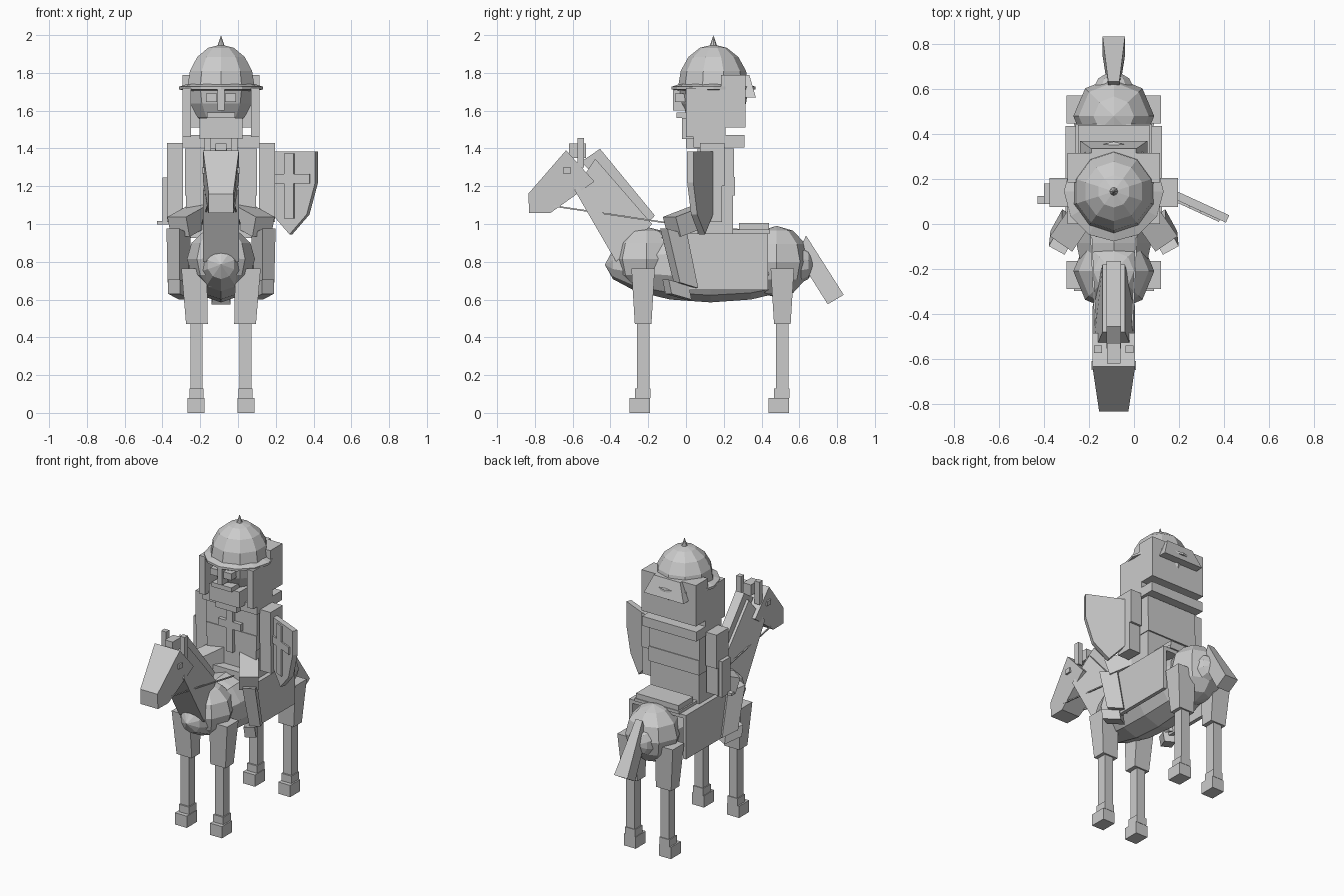
import bpy, bmesh, math
from mathutils import Vector, Matrix

if "Cube" in bpy.data.objects:
    bpy.data.objects.remove(bpy.data.objects["Cube"])

CX = -0.09  # the figure's mirror plane
grey = bpy.data.materials.new("plain_grey")
grey.diffuse_color = (0.6, 0.6, 0.6, 1)
grey.use_nodes = True
grey.node_tree.nodes["Principled BSDF"].inputs["Base Color"].default_value = grey.diffuse_color


def finish(name, bm):
    bmesh.ops.recalc_face_normals(bm, faces=bm.faces)
    me = bpy.data.meshes.new(name)
    bm.to_mesh(me)
    bm.free()
    me.materials.append(grey)
    ob = bpy.data.objects.new(name, me)
    bpy.context.collection.objects.link(ob)
    return ob


def loft(name, a, b):
    """Solid between two equal loops of points."""
    bm = bmesh.new()
    va = [bm.verts.new(p) for p in a]
    vb = [bm.verts.new(p) for p in b]
    bm.faces.new(va)
    bm.faces.new(vb[::-1])
    n = len(a)
    for i in range(n):
        j = (i + 1) % n
        bm.faces.new((va[i], va[j], vb[j], vb[i]))
    return finish(name, bm)


def box(name, x, y, z):
    """Box; x is measured from the mirror plane."""
    loop = lambda h: [(CX + x[i], y[j], h) for i, j in ((0, 0), (1, 0), (1, 1), (0, 1))]
    return loft(name, loop(z[0]), loop(z[1]))


def pair(name, x, y, z):
    for s, side in ((1, "right"), (-1, "left")):
        box(f"{name}_{side}", sorted((s * x[0], s * x[1])), y, z)


def slab(name, profile, widths):
    """Side outline (y, z) with a half width at each point, mirrored in x."""
    return loft(name, [(CX - w, *p) for p, w in zip(profile, widths)],
                [(CX + w, *p) for p, w in zip(profile, widths)])


def beam(name, p, q, w, h):
    """Square beam from p to q, w wide sideways and h deep."""
    p, q = Vector(p), Vector(q)
    d = (q - p).normalized()
    u = d.cross(Vector((0, 0, 1))).normalized()
    v = u.cross(d)
    ring = lambda c: [c + u * w / 2 * i + v * h / 2 * j
                      for i, j in ((-1, -1), (1, -1), (1, 1), (-1, 1))]
    return loft(name, ring(p), ring(q))


def ball(name, c, r, seg, rings, axis_y=False):
    bm = bmesh.new()
    bmesh.ops.create_uvsphere(bm, u_segments=seg, v_segments=rings, radius=1)
    if axis_y:
        bm.transform(Matrix.Rotation(math.pi / 2, 4, 'X'))
    bm.transform(Matrix.Translation((CX + c[0], c[1], c[2])) @ Matrix.Diagonal((*r, 1)))
    return finish(name, bm)


# Horse body
ball("horse_barrel", (0, 0.13, 0.785), (0.19, 0.56, 0.20), 10, 8, True)
ball("horse_chest", (0, -0.21, 0.815), (0.18, 0.18, 0.17), 8, 6)
ball("horse_rump", (0, 0.48, 0.80), (0.18, 0.175, 0.19), 8, 6)

# Horse legs: tapered thigh, shin, fetlock, hoof
for end, y in (("front", -0.227), ("hind", 0.51)):
    for s, side in ((1, "right"), (-1, "left")):
        corners = lambda x0, x1, h, z: [(CX + s * a, y + b * h, z) for a, b in
                                        ((x0, -1), (x1, -1), (x1, 1), (x0, 1))]
        loft(f"horse_{end}_thigh_{side}", corners(0.07, 0.185, 0.044, 0.47),
             corners(0.075, 0.21, 0.062, 0.765))
    pair(f"horse_{end}_shin", (0.098, 0.162), (y - 0.033, y + 0.033), (0.1, 0.5))
    pair(f"horse_{end}_fetlock", (0.092, 0.168), (y - 0.044, y + 0.038), (0.08, 0.13))
    pair(f"horse_{end}_hoof", (0.088, 0.178), (y - 0.072, y + 0.036), (0, 0.08))

# Horse neck, mane, head and tail
slab("horse_neck", [(-0.59, 1.18), (-0.37, 0.80), (-0.18, 1.0), (-0.48, 1.345)],
     [0.095, 0.095, 0.05, 0.05])
slab("horse_mane", [(-0.555, 1.33), (-0.22, 0.98), (-0.165, 1.045), (-0.455, 1.398)], [0.032] * 4)
slab("horse_head", [(-0.635, 1.39), (-0.835, 1.16), (-0.83, 1.057), (-0.72, 1.057), (-0.485, 1.225)],
     [0.095, 0.065, 0.065, 0.068, 0.095])
box("horse_forelock", (-0.03, 0.03), (-0.62, -0.53), (1.35, 1.425))
pair("horse_ear", (0.052, 0.088), (-0.575, -0.54), (1.30, 1.455))
pair("horse_eye", (0.075, 0.1), (-0.65, -0.61), (1.268, 1.30))
slab("horse_tail", [(0.59, 0.83), (0.635, 0.94), (0.835, 0.625), (0.75, 0.575)],
     [0.025, 0.025, 0.05, 0.05])
for s in (1, -1):
    beam("rein", (CX + s * 0.07, -0.70, 1.095), (CX + s * 0.1, -0.06, 1.0), 0.008, 0.008)

# Blanket and saddle
pair("blanket_side", (0.19, 0.215), (0.0, 0.435), (0.65, 0.95))
box("blanket_top", (-0.215, 0.215), (0.0, 0.435), (0.925, 0.95))
box("saddle_seat", (-0.17, 0.17), (0.0, 0.445), (0.95, 0.97))
box("saddle_pommel", (-0.12, 0.12), (0.0, 0.06), (0.96, 1.0))
box("saddle_cantle", (-0.16, 0.16), (0.28, 0.44), (0.96, 1.005))

# Rider legs, splayed outward
for s, side in ((1, "right"), (-1, "left")):
    beam(f"rider_thigh_{side}", (CX + s * 0.09, 0.12, 1.06), (CX + s * 0.225, -0.075, 0.985), 0.12, 0.11)
    yaw = Matrix.Rotation(s * 0.5, 3, 'Z')

    def leg_ring(c, hx, hy):
        o = Vector((CX + s * c[0], c[1], c[2]))
        return [o + yaw @ Vector((hx * i, hy * j, -0.015 * j))
                for i, j in ((-1, -1), (1, -1), (1, 1), (-1, 1))]
    loft(f"rider_shin_{side}", leg_ring((0.225, -0.065, 0.96), 0.04, 0.06),
         leg_ring((0.225, 0.0, 0.675), 0.035, 0.055))
    loft(f"rider_foot_{side}", leg_ring((0.22, -0.055, 0.69), 0.035, 0.06),
         leg_ring((0.22, -0.04, 0.615), 0.035, 0.06))

# Rider torso
box("tunic_skirt", (-0.185, 0.185), (0.06, 0.25), (0.95, 1.15))
box("tunic_belt", (-0.19, 0.19), (0.055, 0.26), (1.15, 1.25))
box("torso", (-0.19, 0.19), (0.06, 0.255), (1.25, 1.40))
box("collar", (-0.205, 0.205), (0.04, 0.31), (1.405, 1.47))
box("chest_cross_post", (-0.025, 0.025), (0.035, 0.07), (1.10, 1.38))
box("chest_cross_bar", (-0.085, 0.085), (0.035, 0.07), (1.26, 1.31))

# Arms and the weapon hand
pair("upper_arm", (0.2, 0.285), (0.075, 0.205), (1.2, 1.43))
pair("forearm", (0.2, 0.285), (0.08, 0.19), (1.01, 1.22))
box("hand", (-0.31, -0.27), (0.09, 0.18), (1.0, 1.245))
box("grip", (-0.34, -0.26), (0.09, 0.125), (0.997, 1.015))

# Shield with a raised cross, angled off the arm
turn = Matrix.Translation((0.28, 0.085, 0)) @ Matrix.Rotation(-0.43, 4, 'Z')


def shield_part(name, outline, y0, y1):
    loft(name, [turn @ Vector((x, y0, z)) for x, z in outline],
         [turn @ Vector((x, y1, z)) for x, z in outline])


half = [(0.15, 1.385), (0.15, 1.22), (0.10, 1.05)]
shield_part("shield", half + [(0, 0.945)] + [(-x, z) for x, z in half[::-1]], -0.018, 0.018)
shield_part("shield_cross_post", [(-0.028, 1.03), (0.028, 1.03), (0.028, 1.372), (-0.028, 1.372)], -0.028, -0.01)
shield_part("shield_cross_bar", [(-0.12, 1.215), (0.12, 1.215), (0.12, 1.265), (-0.12, 1.265)], -0.028, -0.01)

# Head and face
box("neck", (-0.08, 0.08), (0.0, 0.2), (1.40, 1.5))
box("beard", (-0.115, 0.115), (-0.02, 0.2), (1.45, 1.56))
box("moustache", (-0.075, 0.075), (-0.05, 0.05), (1.56, 1.59))
box("nose_guard", (-0.018, 0.018), (-0.07, 0.0), (1.60, 1.72))
pair("eye_guard", (0.02, 0.08), (-0.058, 0.0), (1.645, 1.69))
pair("cheek_guard", (0.16, 0.205), (0.0, 0.21), (1.46, 1.72))
box("coif_back", (-0.205, 0.205), (0.185, 0.315), (1.51, 1.79))

# Helmet: dome, brim, neck guard, spike
ball("helmet_dome", (0, 0.145, 1.725), (0.187, 0.187, 0.225), 10, 8)
bm = bmesh.new()
rings = []
for r, z in ((0.175, 1.705), (0.222, 1.712), (0.222, 1.727), (0.175, 1.742)):
    rings.append([bm.verts.new((CX + r * math.cos(a * math.tau / 12),
                                0.145 + r * math.sin(a * math.tau / 12), z)) for a in range(12)])
for k in range(4):
    for i in range(12):
        j = (i + 1) % 12
        bm.faces.new((rings[k][i], rings[k][j], rings[(k + 1) % 4][j], rings[(k + 1) % 4][i]))
finish("helmet_brim", bm)
slab("neck_guard", [(0.30, 1.79), (0.335, 1.79), (0.37, 1.67), (0.30, 1.67)], [0.10, 0.10, 0.15, 0.15])
bm = bmesh.new()
bmesh.ops.create_cone(bm, cap_ends=True, segments=8, radius1=0.022, radius2=0, depth=0.065,
                      matrix=Matrix.Translation((CX, 0.145, 1.967)))
finish("helmet_spike", bm)
